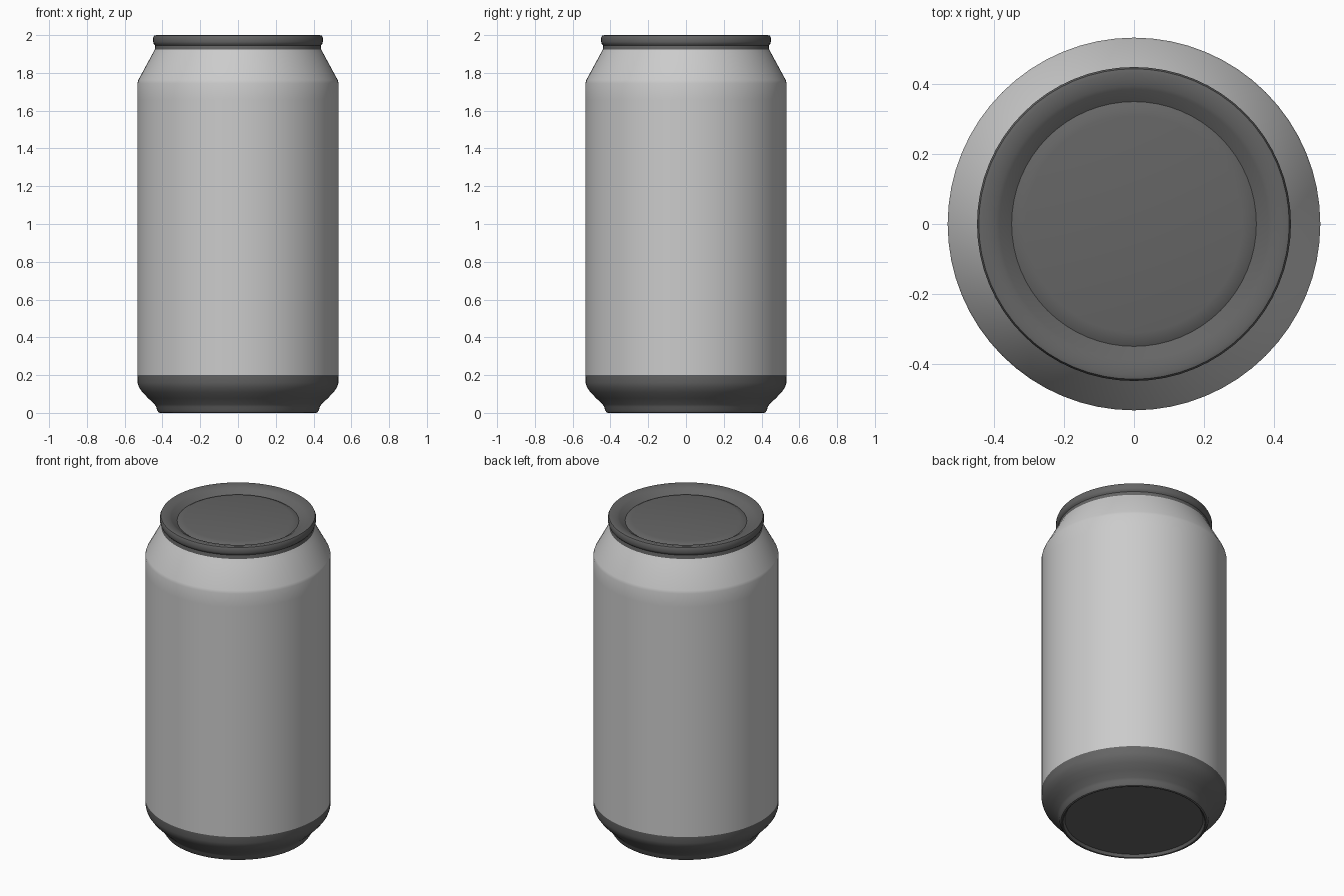
import bpy
import bmesh
import math

cube = bpy.data.objects.get("Cube")
if cube:
    bpy.data.objects.remove(cube, do_unlink=True)

SEGMENTS = 64


def make_material(name, value):
    mat = bpy.data.materials.new(name)
    mat.use_nodes = True
    color = (value, value, value, 1.0)
    mat.diffuse_color = color
    mat.node_tree.nodes["Principled BSDF"].inputs["Base Color"].default_value = color
    return mat


def lathe(name, profile, mat):
    """Revolve (radius, height) points, listed bottom to top, around z."""
    bm = bmesh.new()
    rings = []
    for r, z in profile:
        if r == 0:
            rings.append([bm.verts.new((0, 0, z))] * SEGMENTS)
            continue
        angles = [2 * math.pi * i / SEGMENTS for i in range(SEGMENTS)]
        rings.append([bm.verts.new((r * math.cos(a), r * math.sin(a), z)) for a in angles])
    for low, high in zip(rings, rings[1:]):
        for i in range(SEGMENTS):
            j = (i + 1) % SEGMENTS
            corners = [low[i], low[j], high[j], high[i]]
            bm.faces.new(list(dict.fromkeys(corners)))  # triangles at the poles
    mesh = bpy.data.meshes.new(name)
    bm.to_mesh(mesh)
    bm.free()
    mesh.materials.append(mat)
    obj = bpy.data.objects.new(name, mesh)
    bpy.context.collection.objects.link(obj)
    bpy.ops.object.select_all(action='DESELECT')
    obj.select_set(True)
    bpy.context.view_layer.objects.active = obj
    bpy.ops.object.shade_smooth_by_angle(angle=math.radians(35))
    return obj


light_grey = make_material("light grey", 0.60)
dark_grey = make_material("dark grey", 0.13)

# Recessed underside, standing rim and curved lower edge
lathe("can_base", [
    (0, 0.018), (0.398, 0.018), (0.408, 0.002), (0.413, 0.0), (0.421, 0.003),
    (0.429, 0.015), (0.433, 0.032), (0.441, 0.045), (0.475, 0.077),
    (0.505, 0.108), (0.524, 0.135), (0.532, 0.16), (0.533, 0.20),
], dark_grey)

# Straight wall and tapered shoulder
lathe("can_body", [
    (0.533, 0.20), (0.533, 1.66), (0.533, 1.745), (0.528, 1.762),
    (0.455, 1.897), (0.441, 1.923),
], light_grey)

# Neck, rolled rim, groove and raised centre panel
lathe("can_lid", [
    (0.441, 1.923), (0.438, 1.946), (0.446, 1.954), (0.449, 1.964),
    (0.449, 1.986), (0.444, 1.997), (0.432, 2.0), (0.395, 1.991),
    (0.385, 1.986), (0.350, 1.962), (0.335, 1.970), (0.310, 1.975), (0, 1.975),
], dark_grey)
